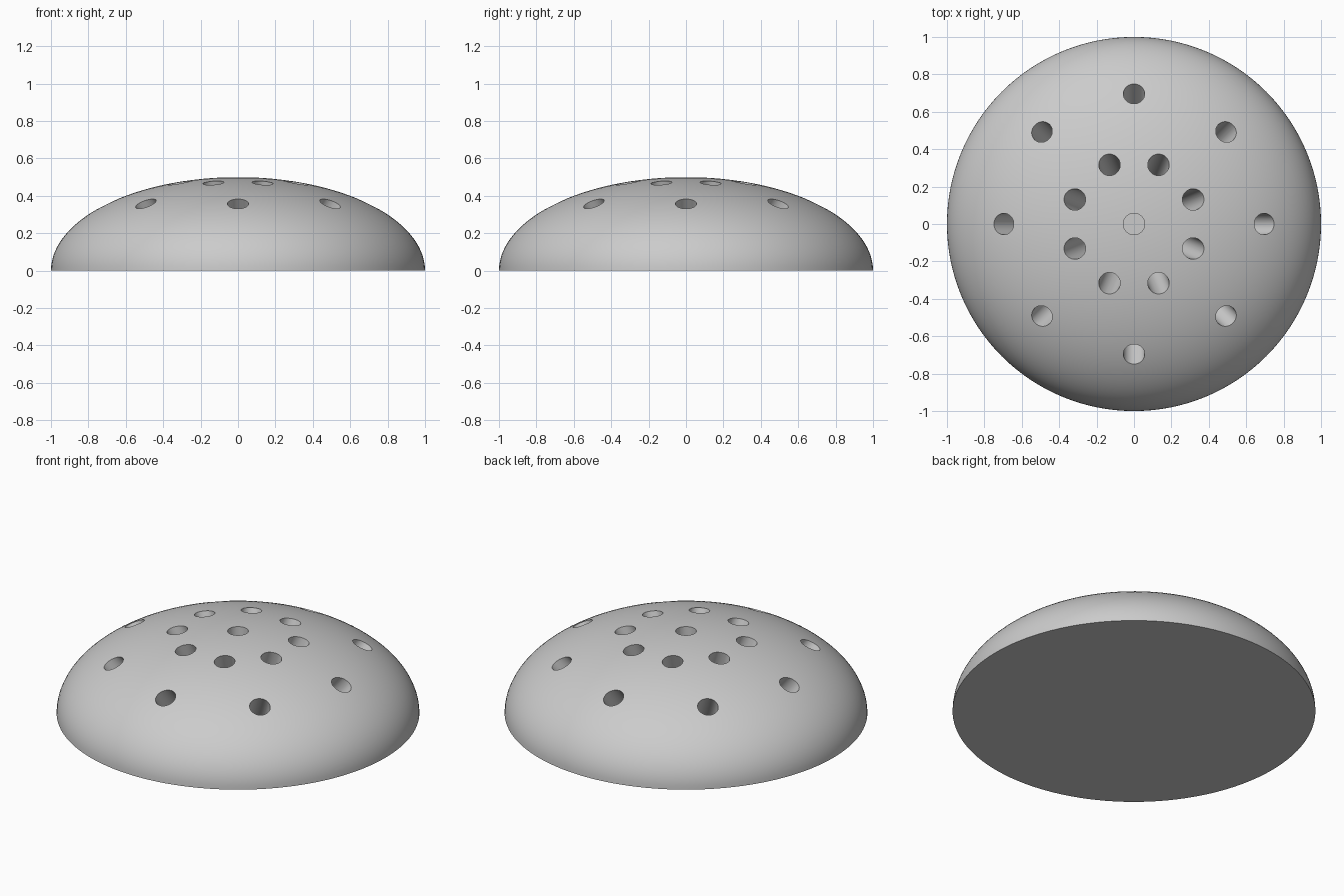
import bpy, bmesh, math
from mathutils import Vector

if "Cube" in bpy.data.objects:
    bpy.data.objects.remove(bpy.data.objects["Cube"], do_unlink=True)

HEIGHT = 0.5
HOLE_RADIUS = 0.057
HOLE_DEPTH = 0.35

grey = bpy.data.materials.new("light_grey")
grey.use_nodes = True
colour = (0.6, 0.6, 0.6, 1)
grey.diffuse_color = colour
grey.node_tree.nodes["Principled BSDF"].inputs["Base Color"].default_value = colour

# Flattened half sphere with a flat closed base
bpy.ops.mesh.primitive_uv_sphere_add(segments=128, ring_count=64, radius=1)
dome = bpy.context.object
dome.name = "dome"
bm = bmesh.new()
bm.from_mesh(dome.data)
bmesh.ops.delete(bm, geom=[v for v in bm.verts if v.co.z < -1e-4], context="VERTS")
bmesh.ops.holes_fill(bm, edges=[e for e in bm.edges if e.is_boundary])
bmesh.ops.scale(bm, vec=(1, 1, HEIGHT), verts=bm.verts)
bmesh.ops.recalc_face_normals(bm, faces=bm.faces)
bm.to_mesh(dome.data)
bm.free()
dome.data.materials.append(grey)


# Round blind hole leaning outward from the middle
def cut_hole(ring_radius, angle, tilt):
    z = HEIGHT * math.sqrt(1 - ring_radius ** 2)
    around = Vector((math.cos(angle), math.sin(angle), 0))
    axis = around * math.sin(tilt) + Vector((0, 0, math.cos(tilt)))
    mouth = around * ring_radius + Vector((0, 0, z))
    length = HOLE_DEPTH + 0.2
    bpy.ops.mesh.primitive_cylinder_add(
        vertices=48, radius=HOLE_RADIUS, depth=length,
        location=mouth + axis * (0.2 - length / 2),
        rotation=axis.to_track_quat("Z", "Y").to_euler())
    cutter = bpy.context.object
    cutter.name = "hole_cutter"
    cutter.hide_render = True
    cutter.data.materials.append(grey)
    bpy.context.view_layer.objects.active = dome
    cut = dome.modifiers.new("hole", "BOOLEAN")
    cut.operation = "DIFFERENCE"
    cut.solver = "EXACT"
    cut.object = cutter
    bpy.ops.object.modifier_apply(modifier=cut.name)
    bpy.data.objects.remove(cutter, do_unlink=True)


# One hole on top, then two rings of eight
cut_hole(0, 0, 0)
for i in range(8):
    cut_hole(0.343, math.radians(45 * i + 22.5), math.radians(23))
    cut_hole(0.697, math.radians(45 * i), math.radians(40))

bpy.ops.object.select_all(action="DESELECT")
dome.select_set(True)
bpy.context.view_layer.objects.active = dome
bpy.ops.object.shade_smooth_by_angle(angle=math.radians(30))
